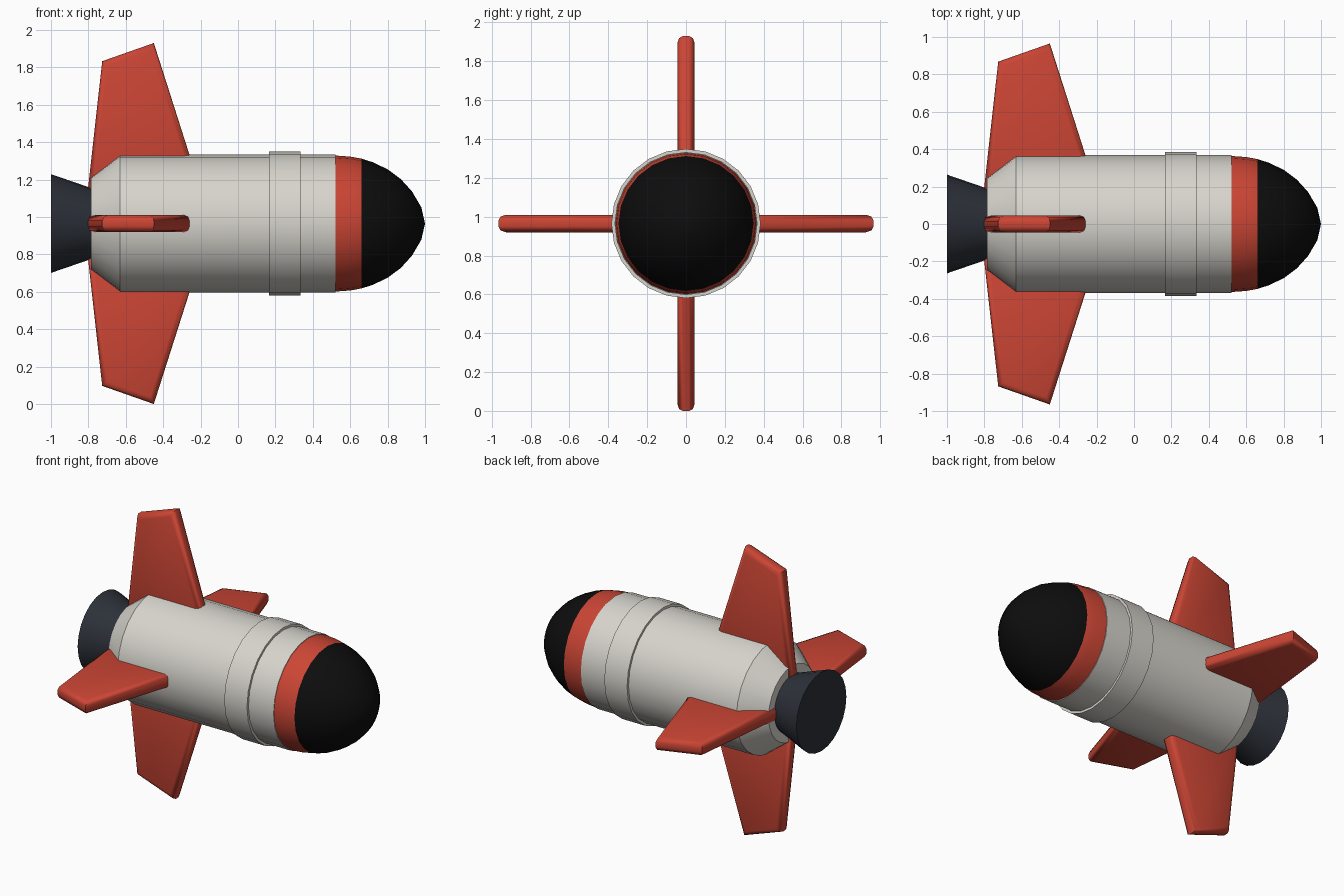
import bpy, bmesh, math
from mathutils import Matrix

if "Cube" in bpy.data.objects:
    bpy.data.objects.remove(bpy.data.objects["Cube"])

AXIS_Z = 0.965
SIDES = 24


def material(name, rgb):
    m = bpy.data.materials.new(name)
    m.diffuse_color = (*rgb, 1)
    m.use_nodes = True
    m.node_tree.nodes["Principled BSDF"].inputs["Base Color"].default_value = m.diffuse_color
    return m


red = material("red_paint", (0.6, 0.06, 0.035))
black = material("black_paint", (0.004, 0.004, 0.004))
dark = material("dark_metal", (0.025, 0.03, 0.04))
pale = material("pale_metal", (0.68, 0.66, 0.61))


def finish(name, bm, mats, angle=35):
    bmesh.ops.recalc_face_normals(bm, faces=bm.faces[:])
    me = bpy.data.meshes.new(name)
    bm.to_mesh(me)
    bm.free()
    for m in mats:
        me.materials.append(m)
    ob = bpy.data.objects.new(name, me)
    bpy.context.collection.objects.link(ob)
    bpy.ops.object.select_all(action='DESELECT')
    ob.select_set(True)
    bpy.context.view_layer.objects.active = ob
    bpy.ops.object.shade_smooth_by_angle(angle=math.radians(angle))
    return ob


def turned(name, profile, mats, split=None):
    """Closed solid turned about the long axis from (x, radius) points.
    Faces beyond x = split get the second material."""
    bm = bmesh.new()
    rings = []
    for x, r in profile:
        n = 1 if r == 0 else SIDES
        rings.append([bm.verts.new((x, r * math.cos(math.tau * i / SIDES),
                                    AXIS_Z + r * math.sin(math.tau * i / SIDES)))
                      for i in range(n)])
    for a, b in zip(rings, rings[1:]):
        for i in range(SIDES):
            j = (i + 1) % SIDES
            if len(b) == 1:
                bm.faces.new((a[i], a[j], b[0]))
            else:
                bm.faces.new((a[i], a[j], b[j], b[i]))
    for ring in (rings[0], rings[-1]):
        if len(ring) > 1:
            bm.faces.new(ring)
    if split is not None:
        for f in bm.faces:
            f.material_index = int(f.calc_center_median().x > split)
    return finish(name, bm, mats)


# Hull, raised band, nose cone and engine bell
turned("hull", [(-0.785, 0.25), (-0.63, 0.368), (0.335, 0.368), (0.52, 0.368)], [pale])
turned("band", [(0.167, 0.384), (0.335, 0.384)], [pale])
turned("nose_cone", [(0.515, 0.364), (0.60, 0.358), (0.66, 0.347), (0.72, 0.328), (0.80, 0.29),
                     (0.87, 0.238), (0.93, 0.172), (0.98, 0.087), (1.0, 0)],
       [red, black], split=0.66)
turned("engine_bell", [(-1.0, 0.264), (-0.785, 0.19)], [dark])

# Four fins: outline in (x, distance from axis), thickened and rounded
outline = [(-0.806, 0.15), (-0.726, 0.868), (-0.45, 0.965), (-0.19, 0.15)]
half = 0.045
for k, side in enumerate(("top", "front", "bottom", "back")):
    bm = bmesh.new()
    loops = [[bm.verts.new((x, y, r)) for x, r in outline] for y in (-half, half)]
    bm.faces.new(loops[0])
    bm.faces.new(loops[1][::-1])
    for i in range(4):
        j = (i + 1) % 4
        bm.faces.new((loops[0][i], loops[0][j], loops[1][j], loops[1][i]))
    rim = [e for e in bm.edges if abs(e.verts[0].co.y - e.verts[1].co.y) < 1e-6]
    bmesh.ops.bevel(bm, geom=rim, offset=0.03, segments=2, profile=0.5, affect='EDGES')
    bm.transform(Matrix.Translation((0, 0, AXIS_Z)) @ Matrix.Rotation(k * math.pi / 2, 4, 'X'))
    finish(side + "_fin", bm, [red], 50)
